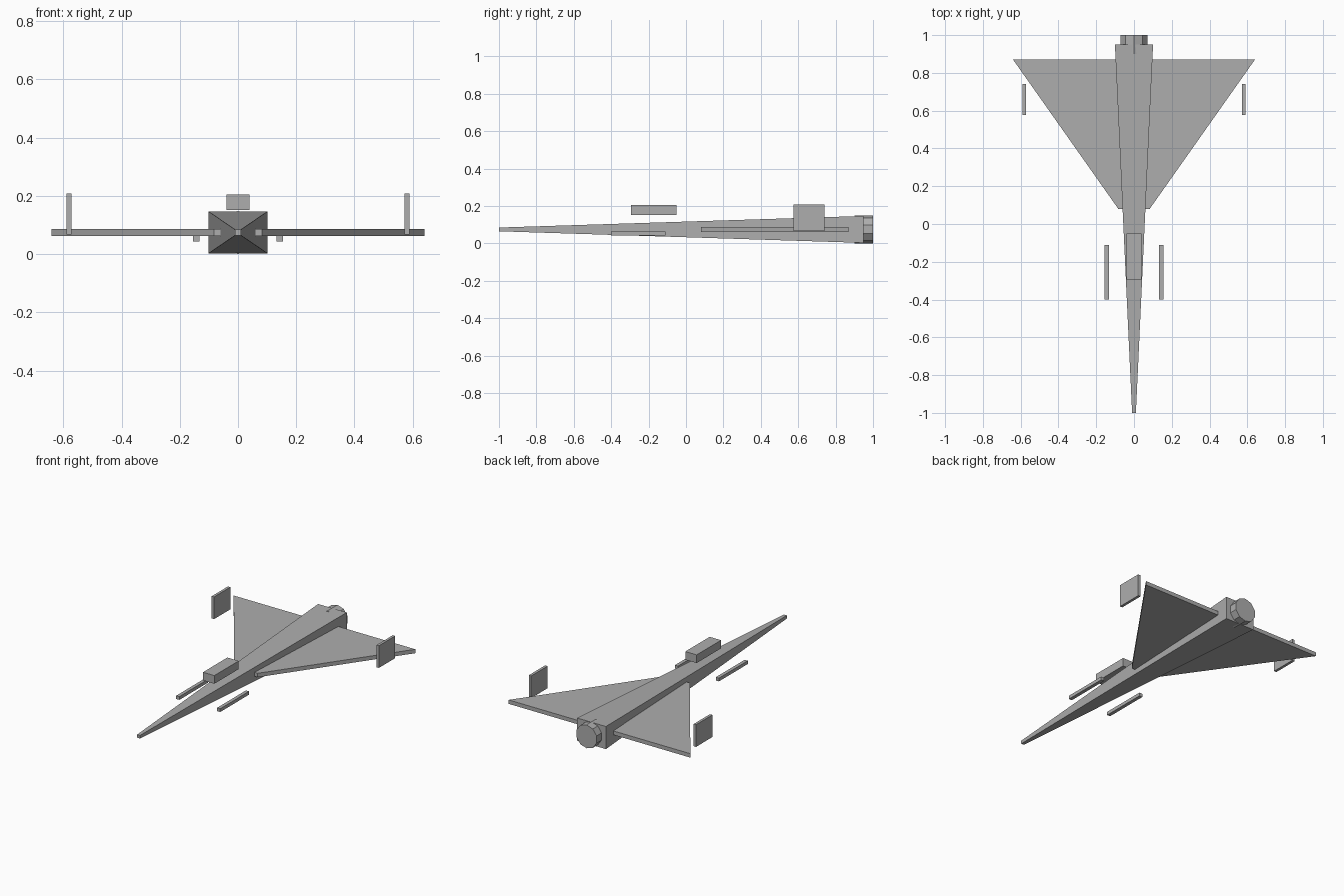
import bpy, bmesh, math
from mathutils import Matrix, Vector

cube = bpy.data.objects.get("Cube")
if cube:
    bpy.data.objects.remove(cube, do_unlink=True)

grey = bpy.data.materials.new("hull grey")
grey.use_nodes = True
grey.diffuse_color = (0.42, 0.42, 0.42, 1)
grey.node_tree.nodes["Principled BSDF"].inputs["Base Color"].default_value = (0.42, 0.42, 0.42, 1)

AXIS_Z = 0.0745  # height of the fuselage centre line


def finish(name, bm):
    bmesh.ops.recalc_face_normals(bm, faces=bm.faces)
    mesh = bpy.data.meshes.new(name)
    bm.to_mesh(mesh)
    bm.free()
    mesh.materials.append(grey)
    obj = bpy.data.objects.new(name, mesh)
    bpy.context.collection.objects.link(obj)
    return obj


def box_mesh(low, high):
    low, high = Vector(low), Vector(high)
    bm = bmesh.new()
    bmesh.ops.create_cube(bm, size=1, matrix=Matrix.Translation((low + high) / 2)
                          @ Matrix.Diagonal((*(high - low), 1)))
    return bm


def side_pair(name, low, high):
    # Box on the model's left, with its copy mirrored to the right
    for side, sign in (("left", 1), ("right", -1)):
        bm = box_mesh(low, high)
        bmesh.ops.scale(bm, vec=(sign, 1, 1), verts=bm.verts)
        finish(f"{side}_{name}", bm)


# Fuselage: a long box tapering to the nose
bm = box_mesh((-0.101, -1, AXIS_Z - 0.072), (0.101, 0.95, AXIS_Z + 0.072))
for v in bm.verts:
    if v.co.y < 0:
        v.co.x = math.copysign(0.01, v.co.x)
        v.co.z = AXIS_Z + math.copysign(0.01, v.co.z - AXIS_Z)
finish("fuselage", bm)

# Engine nozzle: ten-sided cylinder at the tail
bm = bmesh.new()
bmesh.ops.create_cone(bm, cap_ends=True, segments=10, radius1=AXIS_Z, radius2=AXIS_Z, depth=0.1,
                      matrix=Matrix.Translation((0, 0.95, AXIS_Z)) @ Matrix.Rotation(math.pi / 2, 4, "X"))
finish("engine_nozzle", bm)

# Delta wing: extruded flat outline
half = [(0.083, 0.08), (0.64, 0.87)]
outline = half + [(-x, y) for x, y in reversed(half)]
bm = bmesh.new()
face = bm.faces.new([bm.verts.new((x, y, 0.062)) for x, y in outline])
top = bmesh.ops.extrude_face_region(bm, geom=[face])["geom"]
bmesh.ops.translate(bm, vec=(0, 0, 0.025), verts=[g for g in top if isinstance(g, bmesh.types.BMVert)])
finish("delta_wing", bm)

# Raised canopy block
finish("canopy", box_mesh((-0.04, -0.295, 0.152), (0.04, -0.05, 0.204)))

# Wing tip fins and side rails
side_pair("fin", (0.572, 0.576, 0.067), (0.589, 0.74, 0.208))
side_pair("rail", (0.133, -0.4, 0.043), (0.155, -0.11, 0.064))
